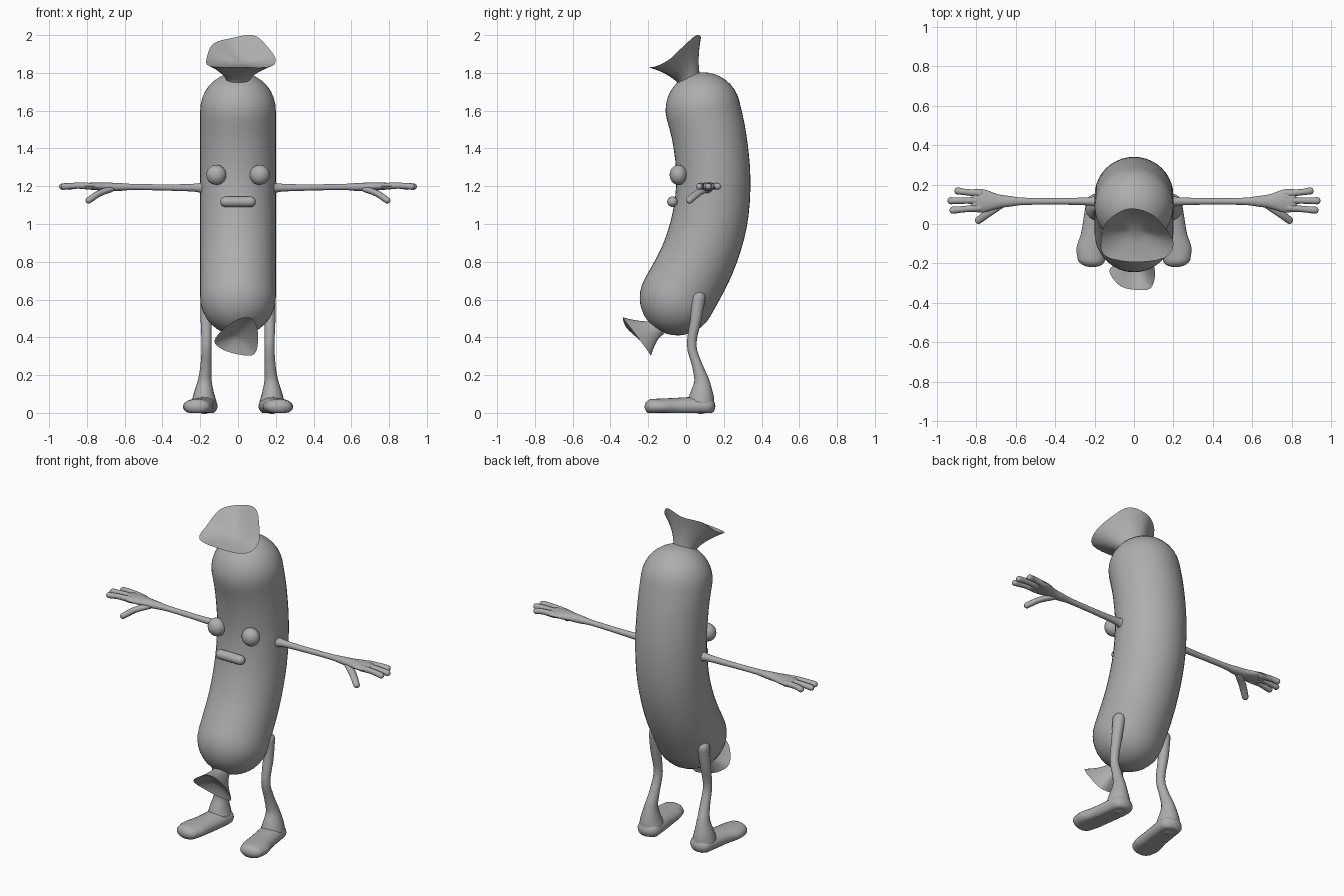
import bpy, bmesh, math
from mathutils import Vector

if "Cube" in bpy.data.objects:
    bpy.data.objects.remove(bpy.data.objects["Cube"])

grey = bpy.data.materials.new("plain_grey")
grey.diffuse_color = (0.42, 0.42, 0.42, 1)
grey.use_nodes = True
grey.node_tree.nodes["Principled BSDF"].inputs["Base Color"].default_value = grey.diffuse_color


def finish(name, bm, mirror=False, angle=50):
    """Turn a bmesh into a smooth object, optionally mirrored across x."""
    bmesh.ops.recalc_face_normals(bm, faces=bm.faces)
    me = bpy.data.meshes.new(name)
    bm.to_mesh(me)
    bm.free()
    me.materials.append(grey)
    ob = bpy.data.objects.new(name, me)
    bpy.context.collection.objects.link(ob)
    bpy.ops.object.select_all(action='DESELECT')
    ob.select_set(True)
    bpy.context.view_layer.objects.active = ob
    bpy.ops.object.shade_smooth_by_angle(angle=math.radians(angle))
    if mirror:
        ob.modifiers.new("mirror", 'MIRROR')
    return ob


def spline(pts, t, closed=False):
    """Catmull-Rom sample of a list of number vectors."""
    n = len(pts)
    i = min(int(t), n - 1 if closed else n - 2)
    f = t - i
    idx = [(i + k) % n if closed else max(0, min(n - 1, i + k)) for k in (-1, 0, 1, 2)]
    p0, p1, p2, p3 = (pts[k] for k in idx)
    return p1 + ((p2 - p0) * f + (2 * p0 - 5 * p1 + 4 * p2 - p3) * f * f
                 + (3 * p1 - p0 - 3 * p2 + p3) * f ** 3) * 0.5


def bridge(bm, rings):
    n = len(rings[0])
    for a, b in zip(rings, rings[1:]):
        for i in range(n):
            bm.faces.new((a[i], a[(i + 1) % n], b[(i + 1) % n], b[i]))


def tube(name, rows, ref, sides=16, steps=4, mirror=False, floor=None, caps=5):
    """Loft rows of (x, y, z, half width along ref, half width across), with rounded ends."""
    rows = [Vector(r) for r in rows]
    n = (len(rows) - 1) * steps
    samples = [spline(rows, i / steps) for i in range(n + 1)]
    cos = [Vector(s[:3]) for s in samples]
    rings = []
    for i, s in enumerate(samples):
        t = (cos[min(i + 1, n)] - cos[max(i - 1, 0)]).normalized()
        u = Vector(ref)
        u = (u - t * u.dot(t)).normalized()
        rings.append((cos[i], u, t.cross(u), t, s[3], s[4]))

    def cap(ring, sign):
        c, u, v, t, a, b = ring
        out = []
        for k in range(1, caps + 1):
            w = k / (caps + 0.25) * math.pi / 2
            out.append((c + t * sign * min(a, b) * math.sin(w), u, v, t,
                        a * math.cos(w), b * math.cos(w)))
        return out
    rings = cap(rings[0], -1)[::-1] + rings + cap(rings[-1], 1)
    bm = bmesh.new()
    loops = []
    for c, u, v, t, a, b in rings:
        loop = []
        for k in range(sides):
            w = 2 * math.pi * k / sides
            p = c + u * a * math.cos(w) + v * b * math.sin(w)
            if floor is not None:
                p.z = max(p.z, floor)
            loop.append(bm.verts.new(p))
        loops.append(loop)
    bridge(bm, loops)
    bm.faces.new(loops[0])
    bm.faces.new(loops[-1])
    return finish(name, bm, mirror)


def flare(name, rim, neck, axis, radius):
    """Pinched skin end: a round neck opening into a wavy rim with a shallow cup."""
    rim = [Vector(p) for p in rim]
    neck, axis = Vector(neck), Vector(axis).normalized()
    n = 32
    edge = [spline(rim, i * len(rim) / n, True) for i in range(n)]
    mid = sum(edge, Vector()) / n
    base = []
    for p in edge:
        d = p - mid
        d = (d - axis * d.dot(axis)).normalized()
        base.append(neck + d * radius)
    bm = bmesh.new()
    loops = []
    # outer funnel, curving outward
    for k in range(8):
        f = k / 7
        loops.append([bm.verts.new(b + axis * (e - b).dot(axis) * f
                      + ((e - b) - axis * (e - b).dot(axis)) * f ** 1.6)
                      for b, e in zip(base, edge)])
    # inner cup
    bottom = mid.lerp(neck, 0.3)
    for k in range(5):
        f = 0.96 - 0.19 * k
        loops.append([bm.verts.new(bottom + (e - bottom) * f
                      - (mid - bottom) * (0.5 * f * (1 - f))) for e in edge])
    bridge(bm, loops)
    bm.faces.new(loops[0])
    bm.faces.new(loops[-1])
    return finish(name, bm, angle=70)


# Curved sausage body
tube("body", [(0, -.045, .61, .2, .2), (0, .06, .81, .2, .2), (0, .125, 1.02, .2, .2),
              (0, .145, 1.24, .2, .196), (0, .125, 1.45, .2, .196), (0, .09, 1.605, .2, .198)],
     (1, 0, 0), sides=40, caps=9)

# Pinched ends
flare("top_knot", [(-.15, -.16, 1.835), (-.165, -.06, 1.88), (-.13, .02, 1.955),
                   (-.03, .078, 1.985), (.08, .055, 2.0), (.15, -.01, 1.945),
                   (.2, -.09, 1.87), (.16, -.17, 1.83), (0, -.193, 1.83)],
      (0, .02, 1.75), (0, -.3, 1), .06)
flare("bottom_knot", [(.02, -.335, .503), (.085, -.325, .49), (.107, -.255, .4),
                      (.085, -.19, .31), (0, -.19, .31), (-.08, -.2, .335),
                      (-.125, -.24, .38), (-.07, -.315, .45)],
      (0, -.13, .455), (0, -1, -.35), .04)

# Eyes
bm = bmesh.new()
bmesh.ops.create_uvsphere(bm, u_segments=24, v_segments=16, radius=.053)
for v in bm.verts:
    v.co = Vector((v.co.x + .115, v.co.y * .88 - .04, v.co.z + 1.26))
finish("eyes", bm, mirror=True)

# Mouth
tube("mouth", [(-.066, -.072, 1.118, .028, .028), (.066, -.072, 1.118, .028, .028)], (0, 1, 0))

# Arms, palms, fingers and thumbs
tube("arms", [(.18, .115, 1.19, .036, .036), (.22, .115, 1.192, .022, .022),
              (.35, .115, 1.193, .017, .017), (.55, .115, 1.196, .018, .016),
              (.63, .115, 1.196, .027, .021), (.69, .115, 1.197, .036, .022),
              (.76, .117, 1.2, .058, .02), (.81, .12, 1.2, .058, .016)],
     (0, 1, 0), mirror=True)
for name, y0, y1, tip in (("front_fingers", .083, .07, .92),
                          ("middle_fingers", .12, .118, .93),
                          ("rear_fingers", .155, .168, .895)):
    tube(name, [(.78, y0, 1.2, .02, .018), (.85, (y0 + y1) / 2, 1.203, .016, .016),
                (tip, y1, 1.198, .018, .017)], (0, 1, 0), sides=12, mirror=True)
tube("thumbs", [(.67, .105, 1.185, .022, .016), (.735, .06, 1.162, .022, .017),
                (.79, .018, 1.125, .019, .017)], (0, 1, 0), sides=12, mirror=True)

# Legs
tube("legs", [(.163, .065, .61, .034, .038), (.168, .053, .5, .03, .03),
              (.167, .03, .36, .026, .025), (.17, .06, .25, .029, .028),
              (.176, .083, .17, .037, .04), (.18, .083, .1, .055, .062),
              (.18, .08, .06, .066, .07)], (1, 0, 0), mirror=True, caps=3)

# Feet, flattened at the sole
tube("feet", [(.176, .105, .035, .068, .05), (.182, .05, .035, .07, .05),
              (.198, -.06, .033, .072, .046), (.212, -.13, .033, .08, .043),
              (.217, -.178, .033, .07, .041)], (1, 0, 0), sides=24, mirror=True, floor=0.0)
